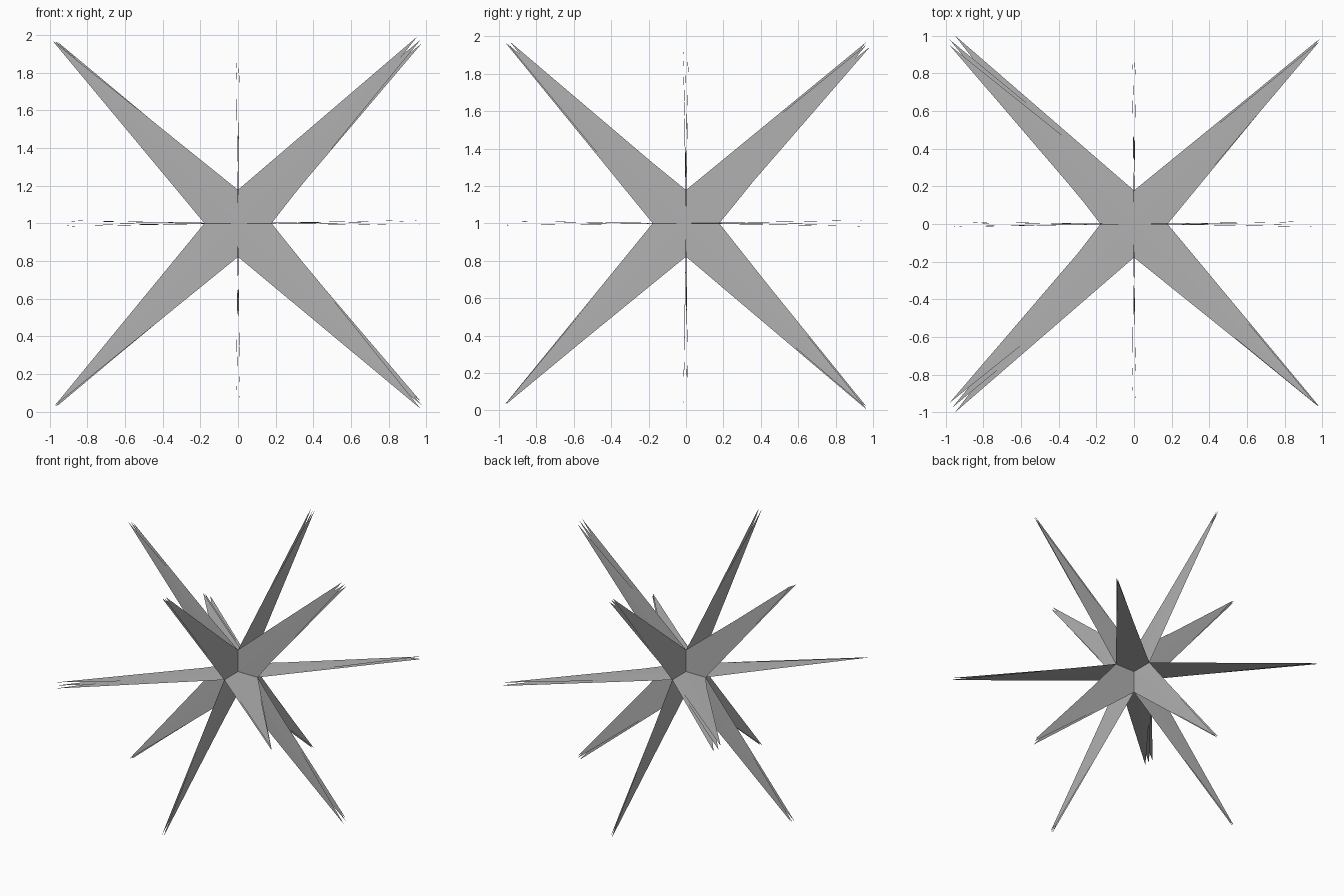
import bpy
import random

if "Cube" in bpy.data.objects:
    bpy.data.objects.remove(bpy.data.objects["Cube"])

random.seed(4)
MID = 1.0  # height of the burst centre
SIGNS = [(1, 1), (-1, 1), (-1, -1), (1, -1)]

# Tip distances (u, v) for each corner, three slightly fanned layers per star
FRONT = [[(.95, .99), (.97, .975), (.975, .955)],
         [(.985, .97), (.975, .97), (.96, .965)],
         [(.975, .97), (.97, .975), (.96, .97)],
         [(.97, .985), (.975, .965), (.97, .945)]]
SIDE = [[(.965, .97), (.965, .955), (.985, .945)],
        [(.965, .965), (.94, .97), (.955, .96)],
        [(.97, .97), (.965, .97), (.965, .965)],
        [(.965, .995), (.965, .98), (.96, .985)]]
TOP = [[(.985, .98), (.975, .975), (.985, .97)],
       [(.95, 1.0), (.98, .98), (.98, .95)],
       [(.95, 1.0), (.965, .975), (.98, .95)],
       [(.985, .97), (.98, .97), (.975, .965)]]

grey = bpy.data.materials.new("dark_grey")
grey.diffuse_color = (.44, .44, .44, 1)
grey.use_nodes = True
grey.node_tree.nodes["Principled BSDF"].inputs["Base Color"].default_value = grey.diffuse_color


def star(name, corners, place, fan):
    """Flat four-pointed star made of layered kite arms."""
    verts, faces = [], []
    for layer, r in enumerate((.178, .172, .165)):
        b = len(verts)
        verts.append(place(0, 0, 0))
        for u, v in ((r, 0), (0, r), (-r, 0), (0, -r)):
            verts.append(place(u, v, 0))
        for i, (su, sv) in enumerate(SIGNS):
            u, v = corners[i][layer]
            off = (layer - 1) * fan + random.uniform(-.006, .006)
            verts.append(place(su * u, sv * v, off))
            tip, n1, n2 = b + 5 + i, b + 1 + i, b + 1 + (i + 1) % 4
            faces += [(b, n1, tip), (b, tip, n2)]
    mesh = bpy.data.meshes.new(name)
    mesh.from_pydata(verts, [], faces)
    mesh.update()
    mesh.materials.append(grey)
    obj = bpy.data.objects.new(name, mesh)
    bpy.context.collection.objects.link(obj)
    return obj


# Three perpendicular stars crossing at the centre
star("front_star", FRONT, lambda u, v, w: (u, w, MID + v), .011)
star("side_star", SIDE, lambda u, v, w: (w, u, MID + v), .007)
star("top_star", TOP, lambda u, v, w: (u, v, MID + w), .012)
